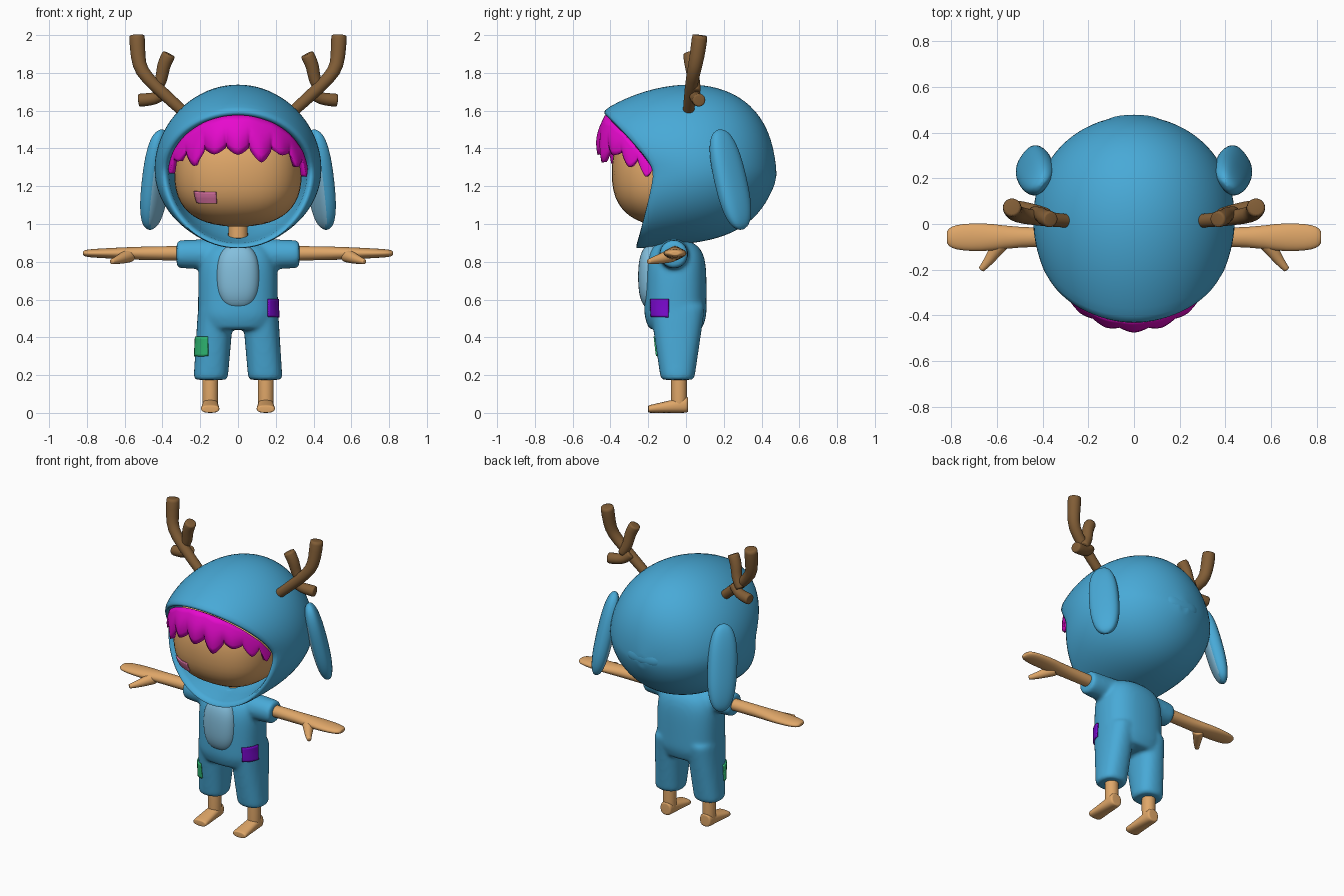
import bpy, bmesh, math
from math import sin, cos, pi, radians
from mathutils import Vector as V

if "Cube" in bpy.data.objects:
    bpy.data.objects.remove(bpy.data.objects["Cube"])


def material(name, *rgb):
    mat = bpy.data.materials.new(name)
    mat.use_nodes = True
    mat.diffuse_color = (*rgb, 1)
    mat.node_tree.nodes["Principled BSDF"].inputs["Base Color"].default_value = (*rgb, 1)
    return mat


blue = material("suit blue", .065, .4, .68)
pale = material("pale blue", .23, .52, .72)
skin = material("tan skin", .74, .385, .14)
magenta = material("magenta hair", .83, .003, .64)
brown = material("antler brown", .22, .11, .037)
purple = material("purple patch", .2, .003, .63)
green = material("green patch", .03, .51, .18)
pink = material("pink patch", .71, .17, .37)


def steps(count, last=1.0):
    """Even parameter values from zero to last."""
    return [last * k / count for k in range(count + 1)]


def signed_power(value, power):
    return math.copysign(abs(value) ** power, value)


def oval(center, side, up, count=20, power=2):
    """Ring around center spanned by two half axes; a power above 2 squares it off."""
    center, side, up = V(center), V(side), V(up)
    ring = []
    for k in range(count):
        angle = 2 * pi * k / count
        ring.append(center + side * signed_power(cos(angle), 2 / power)
                    + up * signed_power(sin(angle), 2 / power))
    return ring


def inset(ring, factor):
    middle = sum(ring, V()) / len(ring)
    return [middle.lerp(point, factor) for point in ring]


def loft(name, rings, mat, closed=True, inner=None):
    """Skin a row of rings; inner = (material, rule on face normal and centre)."""
    if closed:
        rings = [inset(rings[0], .85), *rings, inset(rings[-1], .85)]
    bm = bmesh.new()
    rows = [[bm.verts.new(point) for point in ring] for ring in rings]
    count = len(rows[0])
    for row, after in zip(rows, rows[1:]):
        for i in range(count if closed else count - 1):
            j = (i + 1) % count
            bm.faces.new((row[i], row[j], after[j], after[i]))
    if closed:
        bm.faces.new(rows[0])
        bm.faces.new(rows[-1])
        bmesh.ops.recalc_face_normals(bm, faces=bm.faces)
    bm.normal_update()
    mesh = bpy.data.meshes.new(name)
    mesh.materials.append(mat)
    if inner:
        mesh.materials.append(inner[0])
        for face in bm.faces:
            face.material_index = int(inner[1](face.normal, face.calc_center_median()))
    bm.to_mesh(mesh)
    bm.free()
    ob = bpy.data.objects.new(name, mesh)
    bpy.context.collection.objects.link(ob)
    bpy.ops.object.select_all(action="DESELECT")
    ob.select_set(True)
    bpy.context.view_layer.objects.active = ob
    bpy.ops.object.shade_smooth_by_angle(angle=radians(100))
    if closed:
        smooth = ob.modifiers.new("smooth", "SUBSURF")
        smooth.levels = smooth.render_levels = 1
    return ob


def blob(name, center, side, up, axis, mat, power=2.5, inner=None):
    """Rounded body along an axis."""
    center, side, up, axis = V(center), V(side), V(up), V(axis)
    rings = []
    for t in steps(12):
        angle = pi * (t - .5) * .96
        radius = cos(angle) ** (2 / power)
        rings.append(oval(center + axis * signed_power(sin(angle), 2 / power),
                          side * radius, up * radius, power=power))
    return loft(name, rings, mat, inner=inner)


def tube(name, points, start, end, mat):
    """Round limb along points, its radius running from start to end."""
    points = [V(point) for point in points]
    rings = []
    for i, point in enumerate(points):
        ahead = points[min(i + 1, len(points) - 1)] - points[max(i - 1, 0)]
        side = ahead.cross(V((0, 1, 0))).normalized()
        up = ahead.normalized().cross(side)
        radius = start + (end - start) * i / (len(points) - 1)
        rings.append(oval(point, side * radius, up * radius))
    return loft(name, rings, mat)


# Hood: each strand is a curve from the rim, by two guide rings, to the back
def hood_ring(width, z_top, z_side, z_low, y_top, y_side, y_low):
    ring = []
    for t in steps(40)[:-1]:
        c, s = cos(2 * pi * t), sin(2 * pi * t)
        z, y = (z_top, y_top) if s > 0 else (z_low, y_low)
        ring.append(V((width * c, y_side + (y - y_side) * abs(s) ** 1.2,
                       z_side + (z - z_side) * abs(s))))
    return ring


rim = hood_ring(.4, 1.6, 1.28, .865, -.445, -.18, -.275)
swell = hood_ring(.51, 1.82, 1.3, .91, -.1, .05, 0)
crown = hood_ring(.43, 1.84, 1.3, .85, .48, .45, .36)
back = V((0, .48, 1.24))
hood = [[V((p.x * k, p.y + d, 1.27 + (p.z - 1.27) * k)) for p in rim]
        for k, d in ((.5, .5), (.88, .25), (.91, .01))]
for t in steps(14, .97):
    u = 1 - t
    hood.append([a * u ** 3 + b * 3 * u * u * t + c * 3 * u * t * t + back * t ** 3
                 for a, b, c in zip(rim, swell, crown)])
loft("hood", hood, blue)
blob("hood_back_fold", (0, .375, 1.28), (.17, 0, 0), (0, .105, 0), (0, .01, -.075), blue)

# Head and neck
head = blob("head", (0, -.07, 1.27), (.345, 0, 0), (0, .33, 0), (0, 0, .285), skin)
tube("neck", [(0, -.03, z) for z in (.8, .95, 1.1)], .055, .05, skin)

# Fringe: curved strip whose lower edge hangs in uneven locks
locks = 9
columns = []
for t in steps(locks * 10):
    angle = radians(172 * (t - .5))
    number, part = divmod(t * locks, 1)
    lock = 1 - abs(2 * part - 1) ** 1.4
    front = cos(angle)
    top = 1.27 + .3 * front
    low = 1.26 + .16 * front ** .6 - (.06 + .03 * sin(4 * number)) * lock
    column = []
    for v in steps(6):
        out = (.03 * sin(pi * v * .85) + .025 * lock * v) * front
        column.append(V(((.355 + out * .3) * sin(angle),
                         -.165 - (.25 + out) * front ** 1.2,
                         top + (low - top) * v)))
    columns.append(column)
fringe = loft("hair_fringe", columns, magenta, closed=False)
solid = fringe.modifiers.new("thickness", "SOLIDIFY")
solid.thickness, solid.offset = .03, 0

# Torso with rounded shoulders and a pale belly
body = []
for t in steps(14, .99):
    round_off = (1 - t ** 8) ** .5 * min(1, .85 + t)
    body.append(oval((0, -.056, .44 + .49 * t), (.214 * round_off, 0, 0),
                     (0, .167 * round_off, 0), power=2.5))
suit_parts = [loft("suit", body, blue)]
blob("belly_panel", (0, -.175, .72), (.118, 0, 0), (0, .08, 0), (0, 0, .175), pale)

for s, side in ((1, "left"), (-1, "right")):
    # Trouser leg, widening upward into the seat
    suit_parts.append(loft(side + "_trouser_leg", [
        oval((s * (.145 - .03 * t), -.045, .175 + .4 * t), (.092 + .005 * t, 0, 0),
             (0, .09 + .06 * t, 0), power=2.4) for t in steps(8)], blue))

    # Sleeve
    suit_parts.append(loft(side + "_sleeve", [
        oval((s * (.08 + .245 * t), -.065, .84), (0, .085 - .01 * t, 0), (0, 0, .085 - .01 * t))
        for t in steps(4)], blue))

    # Arm running into a flat mitten hand: distance out, half depth, half height
    loft(side + "_arm", [oval((s * x, -.058, .845), (0, d, 0), (0, 0, h)) for x, d, h in (
        (.25, .042, .04), (.52, .042, .036), (.62, .062, .031), (.72, .062, .026),
        (.78, .055, .022), (.81, .042, .018), (.82, .025, .01))], skin)
    tube(side + "_thumb", [(s * x, y, z) for x, y, z in (
        (.57, -.07, .835), (.61, -.12, .82), (.635, -.16, .81), (.67, -.2, .8))],
        .038, .014, skin)

    # Ankle and foot
    tube(side + "_ankle", [(s * .147, -.037, z) for z in (.02, .1, .22)], .042, .043, skin)
    loft(side + "_foot", [
        oval((s * .147, .01 - .21 * t, .044 - .024 * t), (.04 + .01 * t, 0, 0),
             (0, 0, .044 - .024 * t), power=2.5) for t in steps(5)], skin)

    # Floppy ear with a pale inner face
    normal = V((s * .8, .55, .15)).normalized()
    axis = V((s * .03, .06, -.265))
    wide = axis.cross(normal).normalized()
    blob(side + "_ear", (s * .435, .235, 1.235), wide * .095, normal * .055, axis, blue,
         inner=(pale, lambda n, c: n.dot(normal) < -.75 and c.z < 1.35))

    # Antler: beam and two tines, drawn from the front, depth running along them
    for part, depth, lean, start, end, path in (
            ("beam", .01, .016, .03, .043,
             ((.25, 1.56), (.44, 1.73), (.515, 1.81), (.53, 1.88), (.535, 2))),
            ("upper_tine", .05, -.01, .03, .038, ((.44, 1.7), (.4, 1.77), (.4, 1.83), (.365, 1.9))),
            ("lower_tine", .04, .01, .03, .036, ((.38, 1.71), (.42, 1.67), (.46, 1.66), (.525, 1.655)))):
        tube(side + "_antler_" + part,
             [(s * x, depth + lean * i, z) for i, (x, z) in enumerate(path)], start, end, brown)

# Fuse torso, legs and sleeves into one soft suit
suit = suit_parts[0]
bpy.ops.object.select_all(action="DESELECT")
for part in suit_parts:
    part.select_set(True)
bpy.context.view_layer.objects.active = suit
bpy.ops.object.join()
fuse = suit.modifiers.new("fuse", "REMESH")
fuse.mode, fuse.voxel_size, fuse.use_smooth_shade = "VOXEL", .011, True
soften = suit.modifiers.new("soften", "SMOOTH")
soften.factor, soften.iterations = .5, 10


# Sewn patches wrapped onto the surface beneath
def patch(name, center, across, height, target, mat):
    center, across, up = V(center), V(across), V((0, 0, height))
    rows = [[center + across * (2 * i - 1) + up * (2 * j - 1) for i in steps(8)]
            for j in steps(8)]
    ob = loft(name, rows, mat, closed=False)
    wrap = ob.modifiers.new("wrap", "SHRINKWRAP")
    wrap.target, wrap.offset, wrap.wrap_mode = target, .005, "ABOVE_SURFACE"
    thick = ob.modifiers.new("thickness", "SOLIDIFY")
    thick.thickness, thick.offset = .009, 0


patch("hip_patch", (.2, -.145, .555), (.035, .05, 0), .048, suit, purple)
patch("knee_patch", (-.2, -.125, .352), (.04, -.045, 0), .052, suit, green)
patch("cheek_patch", (-.18, -.36, 1.13), (.064, -.02, 0), .038, head, pink)
